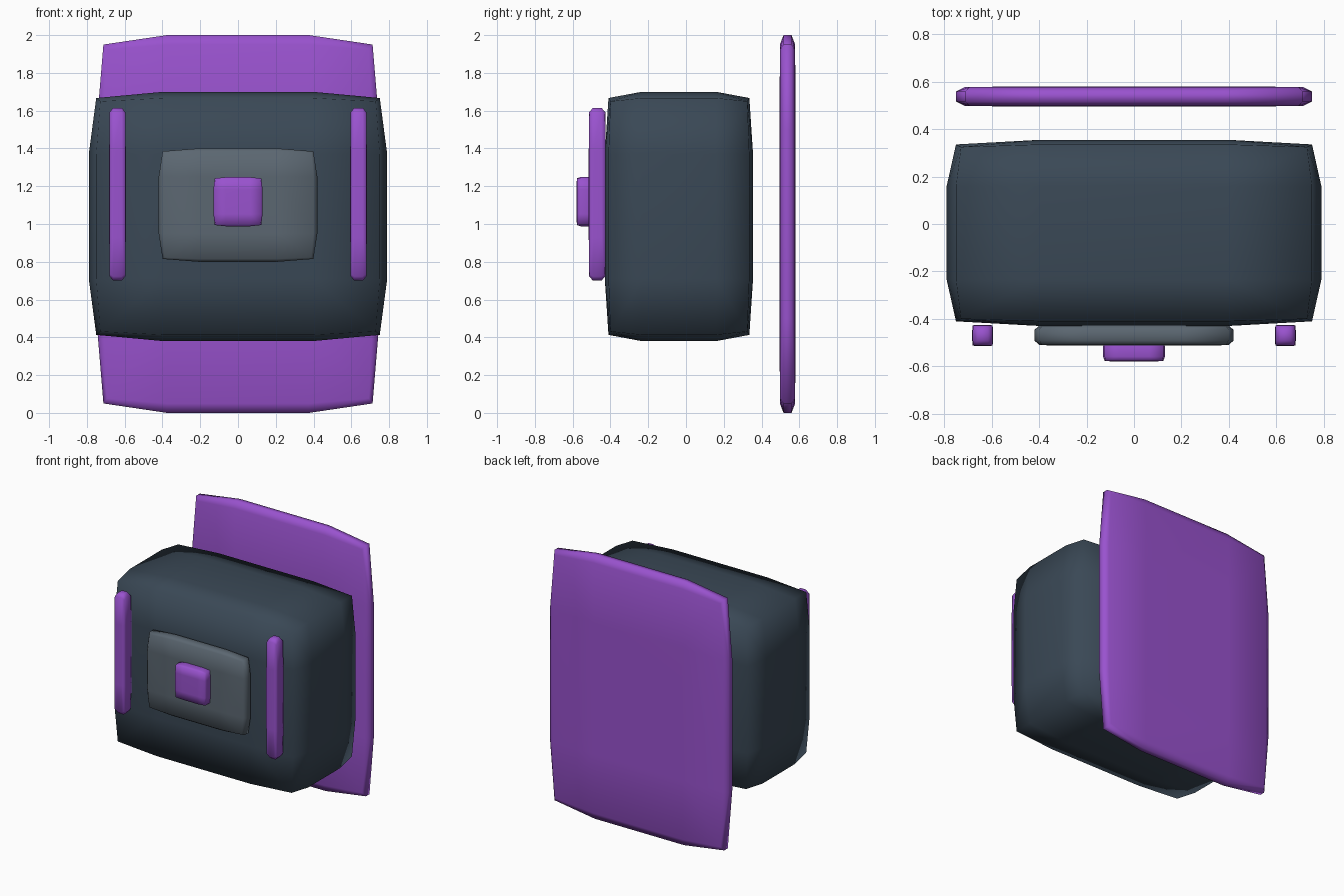
import bpy, bmesh
from mathutils import Vector

if "Cube" in bpy.data.objects:
    bpy.data.objects.remove(bpy.data.objects["Cube"])


def material(name, rgb):
    m = bpy.data.materials.new(name)
    m.diffuse_color = (*rgb, 1)
    m.use_nodes = True
    m.node_tree.nodes["Principled BSDF"].inputs["Base Color"].default_value = m.diffuse_color
    return m


purple = material("purple", (0.32, 0.085, 0.62))
slate = material("dark_slate", (0.042, 0.065, 0.092))
grey_blue = material("grey_blue", (0.105, 0.135, 0.165))


def pillow_box(name, lo, hi, mat):
    """Unit cube with a boxy two-step bevel, stretched between two corners."""
    lo, hi = Vector(lo), Vector(hi)
    bm = bmesh.new()
    bmesh.ops.create_cube(bm, size=1)
    bmesh.ops.bevel(bm, geom=bm.edges[:], offset=0.25, offset_type='OFFSET',
                    segments=2, profile=0.81, affect='EDGES')
    bmesh.ops.scale(bm, vec=hi - lo, verts=bm.verts)
    bmesh.ops.recalc_face_normals(bm, faces=bm.faces)
    for f in bm.faces:
        f.smooth = True
    mesh = bpy.data.meshes.new(name)
    bm.to_mesh(mesh)
    bm.free()
    mesh.materials.append(mat)
    ob = bpy.data.objects.new(name, mesh)
    ob.location = (lo + hi) / 2
    bpy.context.collection.objects.link(ob)
    return ob


# Main body and the tall plate floating behind it
pillow_box("body", (-0.79, -0.43, 0.38), (0.79, 0.355, 1.70), slate)
pillow_box("back_plate", (-0.75, 0.495, 0.0), (0.75, 0.58, 2.0), purple)

# Front panel with its button
pillow_box("front_panel", (-0.42, -0.513, 0.80), (0.42, -0.425, 1.40), grey_blue)
pillow_box("button", (-0.13, -0.58, 0.988), (0.13, -0.495, 1.248), purple)

# Vertical rails on either side
for side, x in (("left", -0.638), ("right", 0.638)):
    pillow_box(side + "_rail", (x - 0.044, -0.515, 0.70), (x + 0.044, -0.425, 1.615), purple)
